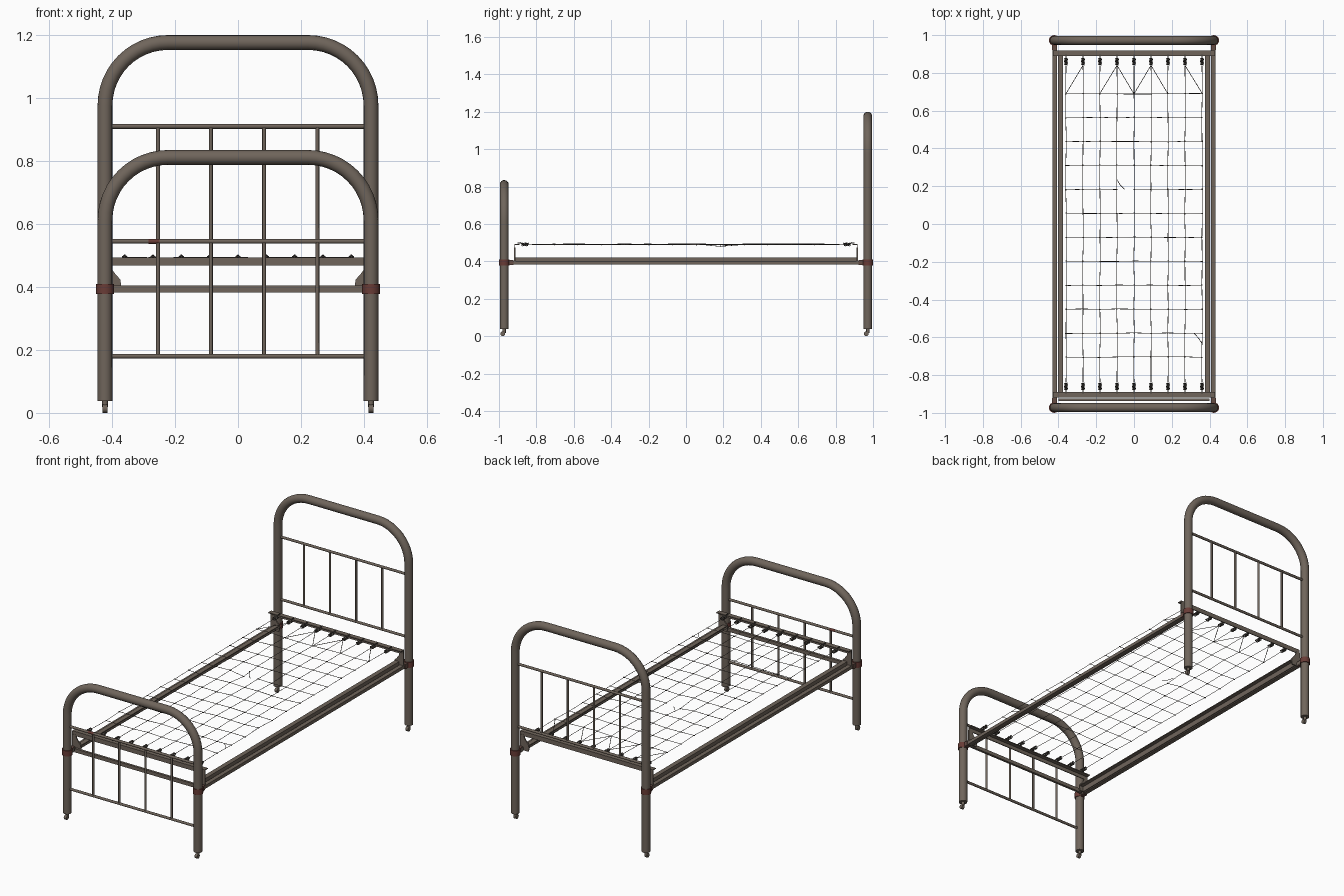
import bpy
import bmesh
import random
from math import sin, cos, pi
from mathutils import Vector

random.seed(4)
if "Cube" in bpy.data.objects:
    bpy.data.objects.remove(bpy.data.objects["Cube"], do_unlink=True)


def material(name, rgb):
    m = bpy.data.materials.new(name)
    m.use_nodes = True
    m.diffuse_color = (*rgb, 1)
    m.node_tree.nodes["Principled BSDF"].inputs["Base Color"].default_value = (*rgb, 1)
    return m


PAINT = material("brown grey paint", (0.16, 0.13, 0.105))
RUST = material("rust red collar", (0.14, 0.045, 0.037))
RUSTY = material("rusty brown lug", (0.13, 0.075, 0.06))
WIRE = material("grey brown wire", (0.11, 0.094, 0.08))
SPRING = material("dark spring steel", (0.08, 0.07, 0.06))


def add_mesh(name, mesh, mat, smooth=False):
    mesh.materials.clear()
    mesh.materials.append(mat)
    ob = bpy.data.objects.new(name, mesh)
    bpy.context.collection.objects.link(ob)
    if smooth:
        bpy.ops.object.select_all(action='DESELECT')
        ob.select_set(True)
        bpy.context.view_layer.objects.active = ob
        bpy.ops.object.shade_smooth_by_angle(angle=0.9)
    return ob


def tubes(name, paths, radius, mat, resolution=2, smooth=True):
    """Round tubes swept along a list of point paths, as one mesh."""
    curve = bpy.data.curves.new(name, 'CURVE')
    curve.dimensions = '3D'
    curve.bevel_depth = radius
    curve.bevel_resolution = resolution
    curve.use_fill_caps = True
    for path in paths:
        spline = curve.splines.new('POLY')
        spline.points.add(len(path) - 1)
        for point, co in zip(spline.points, path):
            point.co = (*co, 1)
    temp = bpy.data.objects.new("temp", curve)
    bpy.context.collection.objects.link(temp)
    graph = bpy.context.evaluated_depsgraph_get()
    mesh = bpy.data.meshes.new_from_object(temp.evaluated_get(graph))
    bpy.data.objects.remove(temp, do_unlink=True)
    return add_mesh(name, mesh, mat, smooth)


def prism(name, outline, depth, mat):
    """Extrude a closed outline of 3D points along the depth vector."""
    bm = bmesh.new()
    face = bm.faces.new([bm.verts.new(p) for p in outline])
    new = bmesh.ops.extrude_face_region(bm, geom=[face])["geom"]
    bmesh.ops.translate(bm, vec=depth, verts=[v for v in new if isinstance(v, bmesh.types.BMVert)])
    bmesh.ops.recalc_face_normals(bm, faces=bm.faces)
    mesh = bpy.data.meshes.new(name)
    bm.to_mesh(mesh)
    bm.free()
    return add_mesh(name, mesh, mat)


def box(name, x, y, z, mat):
    outline = [(x[0], y[0], z[0]), (x[1], y[0], z[0]), (x[1], y[1], z[0]), (x[0], y[1], z[0])]
    return prism(name, outline, Vector((0, 0, z[1] - z[0])), mat)


POST_X, POST_Y, POST_R = 0.4225, 0.972, 0.0235
SPINDLES = [-0.254, -0.086, 0.083, 0.252]


def end_frame(name, y, top, rail_low, rail_high):
    # Bent tube running up one post, over and down the other
    r, crown = 0.2, top - POST_R
    arc = [(POST_X - r + r * cos(a * pi / 24), y, crown - r + r * sin(a * pi / 24)) for a in range(13)]
    right = [(-px, py, pz) for px, py, pz in reversed(arc)]
    path = [(POST_X, y, 0.038)] + arc + right + [(-POST_X, y, 0.038)]
    tubes(name + "_arch", [path], POST_R, PAINT, 6)
    # Cross rails and spindles
    tubes(name + "_rails", [[(-POST_X, y, z), (POST_X, y, z)] for z in (rail_low, rail_high)], 0.0075, PAINT)
    tubes(name + "_spindles", [[(x, y, rail_low), (x, y, rail_high)] for x in SPINDLES], 0.0063, PAINT)


end_frame("headboard", POST_Y, 1.2, 0.545, 0.91)
end_frame("footboard", -POST_Y, 0.835, 0.18, 0.545)
tubes("rusty_rail_patch", [[(-0.285, -POST_Y, 0.545), (-0.25, -POST_Y, 0.545)]], 0.0079, RUST)
box("footboard_crossbar", (-0.4, 0.4), (-0.938, -0.924), (0.383, 0.404), PAINT)

# Half outline of the gusset that lifts the spring bar, in x and z
GUSSET = [(0.43, 0.385), (0.43, 0.475), (0.405, 0.475), (0.4, 0.455),
          (0.387, 0.438), (0.374, 0.424), (0.371, 0.405), (0.376, 0.385)]

for sy, end in ((1, "head"), (-1, "foot")):
    y = sy * POST_Y
    for sx, side in ((1, "left"), (-1, "right")):
        x, tag = sx * POST_X, end + "_" + side
        # Rust collar and the lug joining it to the side rail
        tubes(tag + "_collar", [[(x, y, 0.378), (x, y, 0.41)]], 0.028, RUST, 6)
        box(tag + "_lug", sorted((sx * 0.408, sx * 0.434)), sorted((sy * 0.922, sy * 0.952)),
            (0.38, 0.408), RUSTY)
        # Caster stem and wheel
        tubes(tag + "_caster_stem", [[(x, y, 0.018), (x, y, 0.04)]], 0.009, PAINT)
        tubes(tag + "_caster_wheel", [[(x - 0.008, y - 0.008, 0.013), (x + 0.008, y - 0.008, 0.013)]],
              0.013, PAINT, 4)
        # Curved gusset
        prism(tag + "_gusset", [(sx * gx, sy * 0.912, gz) for gx, gz in GUSSET],
              Vector((0, sy * 0.007, 0)), PAINT)
    # Raised angle iron holding the springs
    edge = [(0.89, 0.494), (0.918, 0.494), (0.918, 0.468), (0.913, 0.468), (0.913, 0.489), (0.89, 0.489)]
    prism(end + "_spring_bar", [(-0.428, sy * ey, ez) for ey, ez in edge], Vector((0.856, 0, 0)), PAINT)

# Side rails: outer bar plus inner angle iron with its flange on top
for sx, side in ((1, "left"), (-1, "right")):
    box(side + "_rail_bar", sorted((sx * 0.407, sx * 0.431)), (-0.95, 0.95), (0.384, 0.403), PAINT)
    edge = [(0.375, 0.42), (0.402, 0.42), (0.402, 0.385), (0.397, 0.385), (0.397, 0.415), (0.375, 0.415)]
    prism(side + "_rail_angle", [(sx * ex, -0.918, ez) for ex, ez in edge], Vector((0, 1.836, 0)), PAINT)

# Wire mesh, slightly slack at the knots
XS = [-0.36 + 0.09 * i for i in range(9)]
YS = [0.69 - 0.1268 * j for j in range(12)]
MESH_Z = 0.491


def jitter(amount):
    return random.uniform(-amount, amount)


knots = [[Vector((x + jitter(0.002), y + jitter(0.002), MESH_Z + jitter(0.003))) for y in YS] for x in XS]
knots[3][4].z = 0.48
strands = []
for i, x in enumerate(XS):
    strands.append([(x, 0.84, MESH_Z)] + knots[i] + [(x, -0.84, MESH_Z)])
for j in range(len(YS)):
    row = [knots[i][j] for i in range(len(XS))]
    strands += [row[:4], row[4:]] if j == 4 else [row]
# Diagonal ties at the head end
for i, n in ((1, 0), (3, 2), (3, 4), (5, 4), (5, 6), (7, 8)):
    strands.append([(XS[i], 0.84, MESH_Z), knots[n][0]])
# Two loose broken ends
strands.append([(-0.09, 0.235, MESH_Z), (-0.072, 0.205, 0.484), (-0.05, 0.184, 0.48)])
strands.append([(0.32, -0.58, MESH_Z), (0.342, -0.605, 0.488), (0.358, -0.63, MESH_Z)])
tubes("wire_mesh", strands, 0.0016, WIRE, 0, False)
tubes("wire_knots", [[k + Vector((-0.004, 0, 0)), k + Vector((0.004, 0, 0))] for col in knots for k in col],
      0.003, WIRE, 0, False)

# Coil springs hooked to each end bar
coils, hooks = [], []
for sy in (1, -1):
    for x in XS:
        coils.append([(x + 0.008 * cos(t * pi / 4), sy * (0.842 + 0.036 * t / 40), MESH_Z + 0.008 * sin(t * pi / 4))
                      for t in range(41)])
        hooks.append([(x, sy * 0.872, MESH_Z), (x, sy * 0.886, 0.5), (x, sy * 0.9, 0.497)])
tubes("coil_springs", coils, 0.0025, SPRING, 0)
tubes("spring_hooks", hooks, 0.0035, SPRING, 1)
